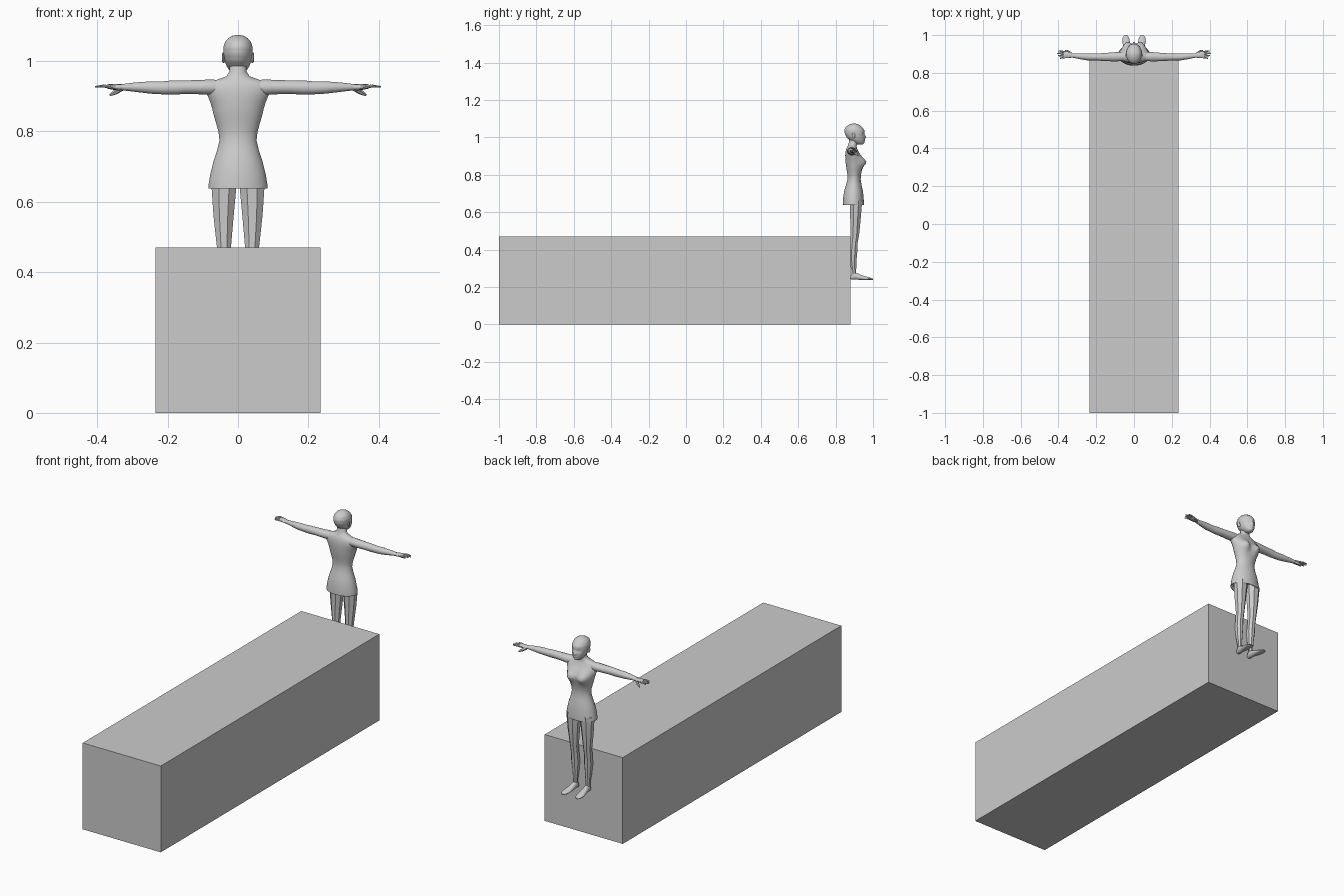
import bpy, bmesh, math
from mathutils import Vector

cube = bpy.data.objects.get("Cube")
if cube:
    bpy.data.objects.remove(cube, do_unlink=True)

grey = bpy.data.materials.new("plain grey")
grey.use_nodes = True
COLOUR = (0.6, 0.6, 0.6, 1)
grey.diffuse_color = COLOUR
grey.node_tree.nodes["Principled BSDF"].inputs["Base Color"].default_value = COLOUR


def finish(name, bm, angle=None, subdivide=0):
    """Turn a bmesh into a named, shaded object."""
    bmesh.ops.recalc_face_normals(bm, faces=bm.faces)
    mesh = bpy.data.meshes.new(name)
    bm.to_mesh(mesh)
    bm.free()
    mesh.materials.append(grey)
    ob = bpy.data.objects.new(name, mesh)
    bpy.context.collection.objects.link(ob)
    if subdivide:
        mod = ob.modifiers.new("Rounding", "SUBSURF")
        mod.levels = mod.render_levels = subdivide
    if angle:
        bpy.ops.object.select_all(action="DESELECT")
        ob.select_set(True)
        bpy.context.view_layer.objects.active = ob
        bpy.ops.object.shade_smooth_by_angle(angle=math.radians(angle))
    return ob


def loft(name, axis, rings, sides, side=1, angle=50, subdivide=0, shape=None):
    """Skin ellipses (position, centre 1, centre 2, radius 1, radius 2) along an axis."""
    bm = bmesh.new()
    loops = []
    for t, c1, c2, r1, r2 in rings:
        loop = []
        for i in range(sides):
            a = math.tau * (i + 0.5) / sides
            p = [c1 + r1 * math.cos(a), c2 + r2 * math.sin(a)]
            p.insert("xyz".index(axis), t)
            p = Vector(p)
            if shape:
                p += shape(p)
            p.x *= side
            loop.append(bm.verts.new(p))
        loops.append(loop)
    for lo, hi in zip(loops, loops[1:]):
        for i in range(sides):
            j = (i + 1) % sides
            bm.faces.new((lo[i], lo[j], hi[j], hi[i]))
    bm.faces.new(loops[0])
    bm.faces.new(loops[-1])
    return finish(name, bm, angle, subdivide)


def tube(name, points, sides=6, flat=1.0, side=1):
    """Tapered limb through (x, y, z, radius) points, for fingers."""
    bm = bmesh.new()
    loops = []
    d = (Vector(points[-1][:3]) - Vector(points[0][:3])).normalized()
    u = d.cross(Vector((0, 0, 1))).normalized()
    v = d.cross(u)
    for x, y, z, r in points:
        loop = []
        for i in range(sides):
            a = math.tau * i / sides
            p = Vector((x, y, z)) + u * r * math.cos(a) + v * r * flat * math.sin(a)
            loop.append(bm.verts.new((p.x * side, p.y, p.z)))
        loops.append(loop)
    for lo, hi in zip(loops, loops[1:]):
        for i in range(sides):
            j = (i + 1) % sides
            bm.faces.new((lo[i], lo[j], hi[j], hi[i]))
    bm.faces.new(loops[0])
    bm.faces.new(loops[-1])
    return finish(name, bm, 50)


def bump(p, centre, size, height):
    """Smooth bell-shaped offset over x and z."""
    dx, dz = (abs(p.x) - centre[0]) / size[0], (p.z - centre[1]) / size[1]
    return height * math.exp(-dx * dx - dz * dz)


# Long block
bm = bmesh.new()
bmesh.ops.create_cube(bm, size=1)
for v in bm.verts:
    v.co = Vector((v.co.x * 0.47, v.co.y * 1.88 - 0.06, (v.co.z + 0.5) * 0.47))
finish("long_block", bm)


# Body and short skirt, as (z, half width, back y, front y)
def bust(p):
    y = bump(p, (0.038, 0.868), (0.026, 0.028), 0.028) if p.y > 0.915 else 0
    return Vector((0, y, 0))


body = [
    (0.655, 0.076, 0.848, 0.942), (0.640, 0.079, 0.843, 0.947), (0.638, 0.085, 0.838, 0.952),
    (0.645, 0.085, 0.838, 0.952), (0.680, 0.079, 0.840, 0.950), (0.715, 0.070, 0.846, 0.946),
    (0.745, 0.060, 0.855, 0.939), (0.775, 0.053, 0.863, 0.934), (0.800, 0.056, 0.863, 0.936),
    (0.825, 0.063, 0.859, 0.940), (0.845, 0.069, 0.856, 0.942), (0.858, 0.072, 0.854, 0.943),
    (0.870, 0.075, 0.853, 0.943), (0.885, 0.080, 0.852, 0.940), (0.905, 0.088, 0.851, 0.932),
    (0.925, 0.091, 0.853, 0.922), (0.940, 0.081, 0.857, 0.915), (0.948, 0.058, 0.861, 0.913),
    (0.957, 0.033, 0.866, 0.913), (0.970, 0.025, 0.870, 0.917), (1.000, 0.024, 0.875, 0.922),
]
loft("body_and_skirt", "z",
     [(z, 0, (b + f) / 2, w, (f - b) / 2) for z, w, b, f in body], 28, angle=60, shape=bust)


# Head, with eye hollows, nose, lips and chin pushed out of the front
def face(p):
    if p.y < 0.915:
        return Vector((0, 0, 0))
    y = (bump(p, (0.016, 1.017), (0.009, 0.007), -0.008)
         + bump(p, (0, 1.003), (0.007, 0.008), 0.011)
         + bump(p, (0, 0.986), (0.013, 0.004), 0.004)
         + bump(p, (0, 0.970), (0.013, 0.005), 0.004))
    return Vector((0, y, 0))


profile = [
    (0.963, 0.012, 0.910, 0.945), (0.972, 0.023, 0.893, 0.952), (0.985, 0.032, 0.874, 0.955),
    (1.000, 0.038, 0.859, 0.956), (1.020, 0.042, 0.849, 0.956), (1.040, 0.042, 0.847, 0.953),
    (1.056, 0.036, 0.854, 0.941), (1.066, 0.027, 0.867, 0.928), (1.072, 0.016, 0.881, 0.915),
    (1.0745, 0.004, 0.895, 0.903),
]
head = []
for lo, hi in zip(profile, profile[1:]):
    for k in range(3):
        z, w, b, f = [p + (q - p) * k / 3 for p, q in zip(lo, hi)]
        head.append((z, 0, (b + f) / 2, w, (f - b) / 2))
head.append((1.0745, 0, 0.899, 0.004, 0.004))
loft("head", "z", head, 36, angle=60, shape=face)

for label, s in (("left", 1), ("right", -1)):
    # Ear
    loft(label + "_ear", "x", [
        (0.037, 0.898, 1.008, 0.006, 0.012), (0.043, 0.895, 1.010, 0.009, 0.015),
        (0.046, 0.894, 1.011, 0.006, 0.011)], 10, s)

    # Arm, shoulder to wrist
    loft(label + "_arm", "x", [
        (0.045, 0.887, 0.927, 0.022, 0.019), (0.080, 0.886, 0.926, 0.025, 0.023),
        (0.105, 0.885, 0.926, 0.025, 0.021), (0.150, 0.884, 0.926, 0.022, 0.020),
        (0.185, 0.884, 0.925, 0.020, 0.021), (0.215, 0.884, 0.924, 0.018, 0.019),
        (0.250, 0.885, 0.925, 0.019, 0.018), (0.290, 0.888, 0.926, 0.015, 0.014),
        (0.330, 0.892, 0.926, 0.011, 0.009)], 12, s)

    # Hand
    loft(label + "_palm", "x", [
        (0.322, 0.892, 0.926, 0.010, 0.008), (0.340, 0.894, 0.926, 0.016, 0.009),
        (0.358, 0.896, 0.927, 0.019, 0.008), (0.372, 0.896, 0.928, 0.018, 0.006)], 10, s)
    for name, y0, y1, tip in (("index", 0.910, 0.917, 0.400), ("middle", 0.901, 0.904, 0.407),
                              ("ring", 0.892, 0.891, 0.402), ("little", 0.883, 0.877, 0.392)):
        tube(f"{label}_{name}_finger", [
            (0.362, y0, 0.927, 0.0050), ((0.362 + tip) / 2, (y0 + y1) / 2, 0.929, 0.0046),
            (tip, y1, 0.927, 0.0025)], side=s)
    tube(label + "_thumb", [
        (0.332, 0.900, 0.922, 0.008), (0.350, 0.913, 0.911, 0.007),
        (0.364, 0.920, 0.903, 0.003)], side=s)

    # Faceted leg
    loft(label + "_leg", "z", [
        (0.262, 0.037, 0.897, 0.012, 0.014), (0.290, 0.037, 0.897, 0.012, 0.014),
        (0.340, 0.038, 0.893, 0.017, 0.020), (0.390, 0.039, 0.894, 0.022, 0.024),
        (0.440, 0.040, 0.898, 0.021, 0.022), (0.475, 0.040, 0.903, 0.022, 0.024),
        (0.560, 0.041, 0.906, 0.031, 0.030), (0.640, 0.040, 0.908, 0.038, 0.035),
        (0.660, 0.040, 0.908, 0.038, 0.036)], 8, s, angle=20)

    # Foot, flattened onto its sole
    foot = loft(label + "_foot", "y", [
        (0.880, 0.036, 0.252, 0.009, 0.010), (0.890, 0.036, 0.258, 0.014, 0.019),
        (0.912, 0.037, 0.258, 0.015, 0.019), (0.935, 0.039, 0.251, 0.017, 0.014),
        (0.965, 0.042, 0.246, 0.021, 0.010), (0.988, 0.043, 0.243, 0.017, 0.006),
        (1.000, 0.043, 0.241, 0.008, 0.003)], 12, s, angle=45)
    for v in foot.data.vertices:
        v.co.z = max(v.co.z, 0.238)
